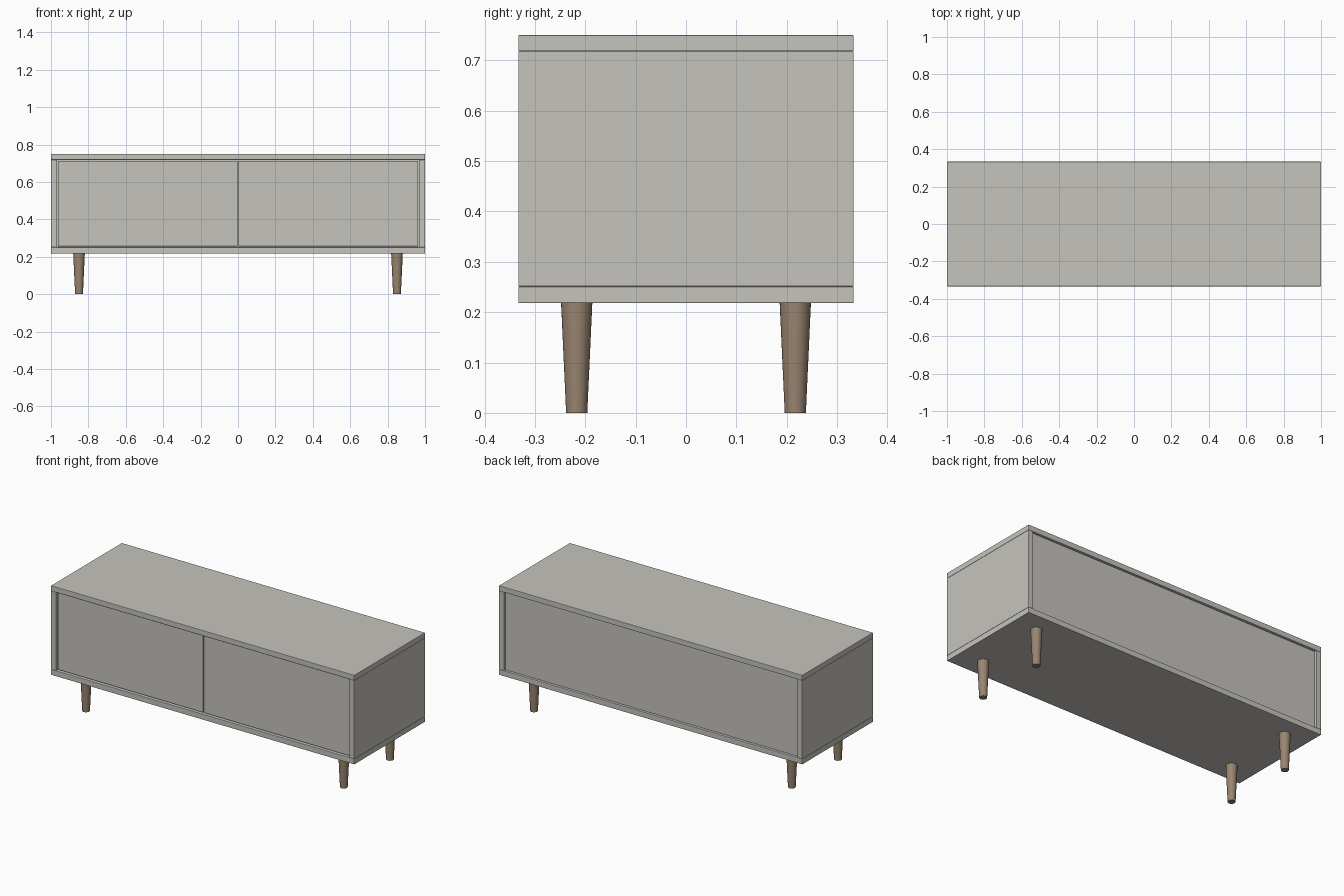
import bpy

cube = bpy.data.objects.get("Cube")
if cube:
    bpy.data.objects.remove(cube)


def material(name, rgb):
    m = bpy.data.materials.new(name)
    m.use_nodes = True
    m.diffuse_color = (*rgb, 1)
    m.node_tree.nodes["Principled BSDF"].inputs["Base Color"].default_value = (*rgb, 1)
    return m


paint = material("warm grey paint", (0.56, 0.55, 0.51))
wood = material("brown wood", (0.32, 0.235, 0.165))


def board(name, low, high, edge=0.002):
    """Box between two corners with slightly softened edges."""
    size = [b - a for a, b in zip(low, high)]
    centre = [(a + b) / 2 for a, b in zip(low, high)]
    bpy.ops.mesh.primitive_cube_add(size=1, location=centre)
    ob = bpy.context.object
    ob.name = name
    ob.scale = size
    bpy.ops.object.transform_apply(location=False, rotation=False, scale=True)
    ob.data.materials.append(paint)
    bevel = ob.modifiers.new("soft edges", "BEVEL")
    bevel.width = edge
    bevel.segments = 2
    return ob


W, D = 1.0, 0.333            # half width, half depth
Z0, Z1, Z2, Z3 = 0.218, 0.251, 0.718, 0.75
T = 0.032                    # board thickness
GAP = 0.005

# Carcass
board("bottom_board", (-W, -D, Z0), (W, D, Z1))
board("top_board", (-W, -D, Z2), (W, D, Z3))
for side, s in (("left", 1), ("right", -1)):
    x0, x1 = sorted((s * W, s * (W - T)))
    board(side + "_side_board", (x0, -D, Z1), (x1, D, Z2))
board("back_board", (-W + T, D - 0.03, Z1), (W - T, D - 0.015, Z2), 0.0005)

# Doors, inset a little behind the front edge
for side, s in (("left", 1), ("right", -1)):
    x0, x1 = sorted((s * 0.003, s * (W - T - GAP)))
    board(side + "_door", (x0, -D + 0.01, Z1 + GAP), (x1, -D + 0.035, Z2 - GAP), 0.001)

# Tapered round legs
for end, sy in (("front", -1), ("back", 1)):
    for side, sx in (("left", 1), ("right", -1)):
        bpy.ops.mesh.primitive_cone_add(vertices=32, radius1=0.021, radius2=0.031,
                                        depth=Z0, location=(sx * 0.85, sy * 0.217, Z0 / 2))
        leg = bpy.context.object
        leg.name = f"{end}_{side}_leg"
        leg.data.materials.append(wood)
        bpy.ops.object.shade_smooth_by_angle()
